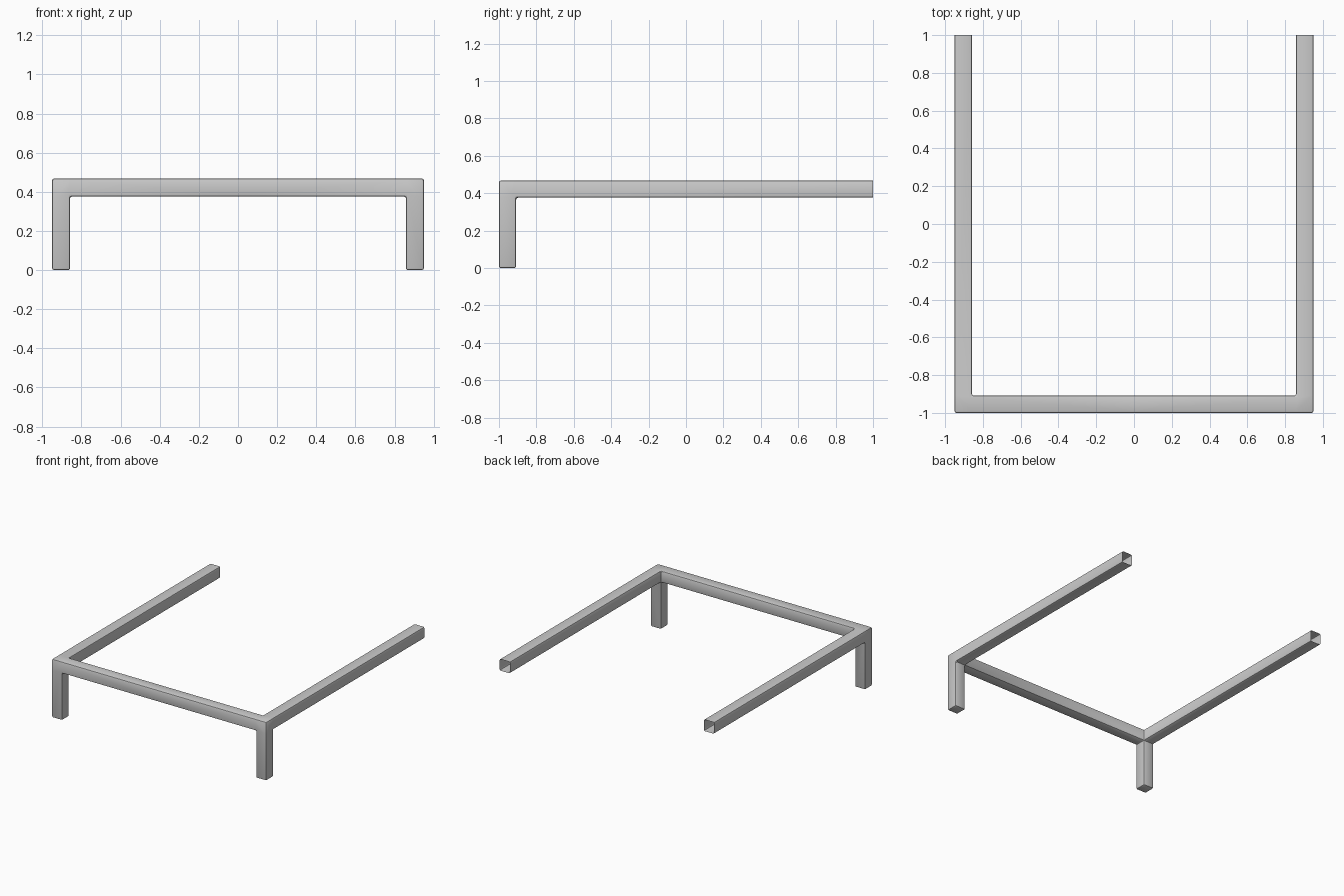
import bpy
import bmesh
from mathutils import Vector

if "Cube" in bpy.data.objects:
    bpy.data.objects.remove(bpy.data.objects["Cube"])

T, HALF_X, FRONT, BACK, TOP = 0.092, 0.95, -1.0, 1.0, 0.468

# Corner block where leg, front rail and side rail meet
bm = bmesh.new()
bmesh.ops.create_cube(bm, size=T)
bmesh.ops.translate(bm, verts=bm.verts,
                    vec=(HALF_X - T / 2, FRONT + T / 2, TOP - T / 2))
bm.normal_update()


def grow(direction, length, open_end):
    """Extrude the corner block's face along direction, optionally leaving it open."""
    d = Vector(direction)
    face = max(bm.faces, key=lambda f: (f.normal.dot(d) > 0.9, f.calc_center_median().dot(d)))
    new = bmesh.ops.extrude_discrete_faces(bm, faces=[face])["faces"][0]
    bmesh.ops.translate(bm, verts=new.verts, vec=d * length)
    if open_end:
        bmesh.ops.delete(bm, geom=[new], context="FACES_ONLY")
    bm.normal_update()


grow((0, 0, -1), TOP - T, False)            # leg
grow((-1, 0, 0), HALF_X - T, True)          # half of the front rail
grow((0, 1, 0), BACK - FRONT - T, True)     # side rail with open tube end

bmesh.ops.recalc_face_normals(bm, faces=bm.faces)
mesh = bpy.data.meshes.new("bed_frame")
bm.to_mesh(mesh)
bm.free()
frame = bpy.data.objects.new("bed_frame", mesh)
bpy.context.collection.objects.link(frame)

# Mirror to the other side, then soften every edge
mirror = frame.modifiers.new("Mirror", "MIRROR")
mirror.use_clip = True
bevel = frame.modifiers.new("Bevel", "BEVEL")
bevel.width = 0.01
bevel.segments = 2
bevel.limit_method = "ANGLE"

bpy.context.view_layer.objects.active = frame
frame.select_set(True)
for name in ("Mirror", "Bevel"):
    bpy.ops.object.modifier_apply(modifier=name)
bpy.ops.object.shade_smooth_by_angle()
